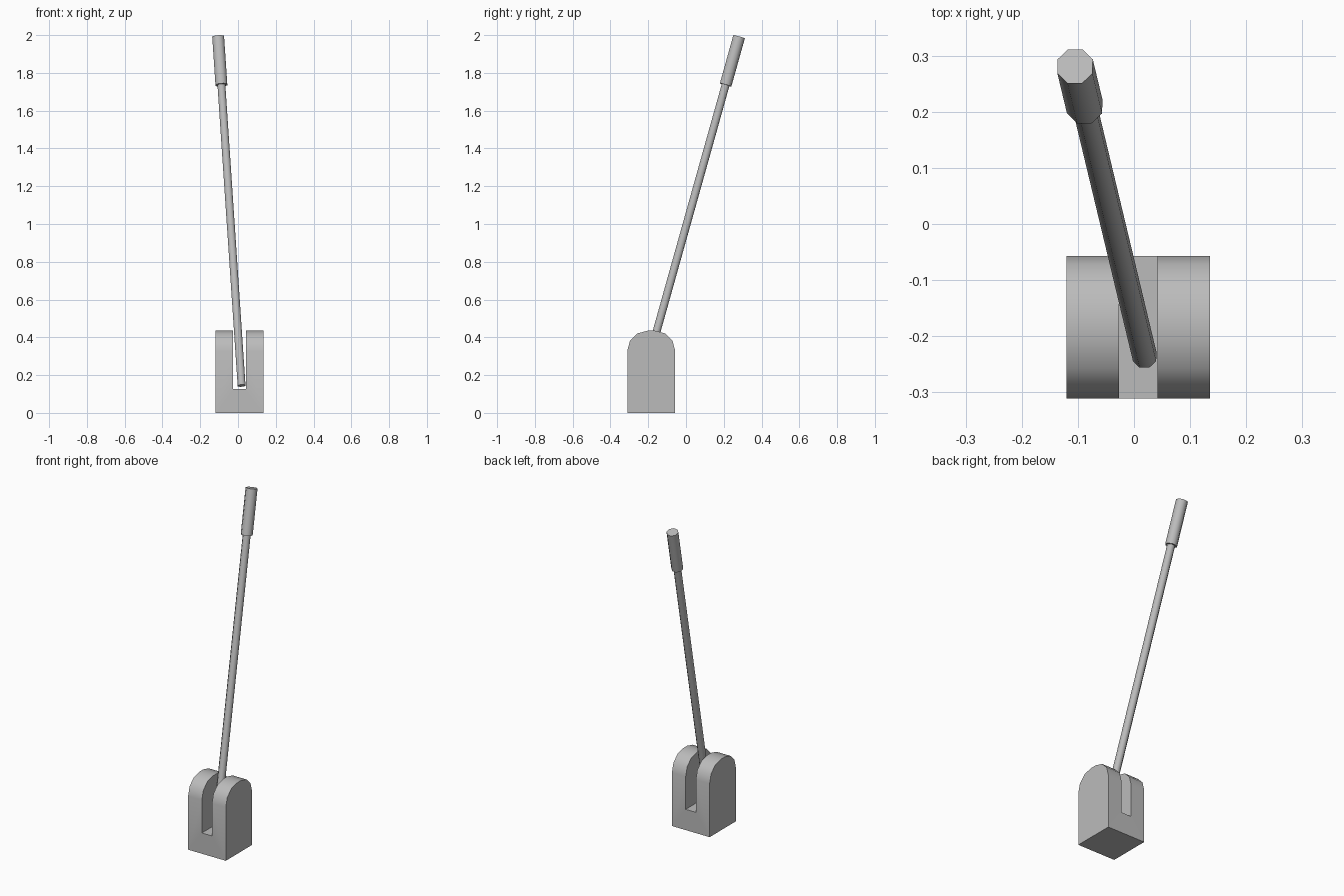
import bpy, bmesh, math
from mathutils import Vector, Matrix

cube = bpy.data.objects.get("Cube")
if cube:
    bpy.data.objects.remove(cube, do_unlink=True)

metal = bpy.data.materials.new("light grey")
metal.use_nodes = True
grey = (0.5, 0.5, 0.5, 1)
metal.diffuse_color = grey
metal.node_tree.nodes["Principled BSDF"].inputs["Base Color"].default_value = grey


def finish(name, bm, angle):
    bmesh.ops.recalc_face_normals(bm, faces=bm.faces)
    mesh = bpy.data.meshes.new(name)
    bm.to_mesh(mesh)
    bm.free()
    mesh.materials.append(metal)
    obj = bpy.data.objects.new(name, mesh)
    bpy.context.collection.objects.link(obj)
    bpy.ops.object.select_all(action='DESELECT')
    obj.select_set(True)
    bpy.context.view_layer.objects.active = obj
    bpy.ops.object.shade_smooth_by_angle(angle=math.radians(angle))
    return obj


# Slotted base: U-shaped outline pulled back, with rounded upper edges
X0, X1, S0, S1 = -0.12, 0.135, -0.027, 0.042
Y0, Y1, TOP, FLOOR = -0.311, -0.057, 0.435, 0.127
outline = [(X0, 0), (X1, 0), (X1, TOP), (S1, TOP),
           (S1, FLOOR), (S0, FLOOR), (S0, TOP), (X0, TOP)]
bm = bmesh.new()
face = bm.faces.new([bm.verts.new((x, Y0, z)) for x, z in outline])
pulled = bmesh.ops.extrude_face_region(bm, geom=[face], use_keep_orig=True)
bmesh.ops.translate(bm, vec=(0, Y1 - Y0, 0),
                    verts=[v for v in pulled["geom"] if isinstance(v, bmesh.types.BMVert)])
bmesh.ops.recalc_face_normals(bm, faces=bm.faces)
rim = [e for e in bm.edges
       if all(v.co.z > TOP - 0.001 for v in e.verts)
       and abs(e.verts[0].co.y - e.verts[1].co.y) < 0.001]
bmesh.ops.bevel(bm, geom=rim, offset=0.107, segments=3, profile=0.5, affect='EDGES')
finish("slotted_base", bm, 35)

# Lever axis, leaning back and to the right
foot = Vector((0.019, -0.236, 0.144))
tip = Vector((-0.105, 0.281, 1.991))
axis = (tip - foot).normalized()
side = Vector((axis.z, 0, -axis.x)).normalized()
turn = Matrix((side, axis.cross(side), axis)).transposed().to_4x4()


def bar(name, start, end, radius):
    bm = bmesh.new()
    bmesh.ops.create_cone(bm, cap_ends=True, segments=8, radius1=radius, radius2=radius,
                          depth=(end - start).length,
                          matrix=Matrix.Translation((start + end) / 2) @ turn
                          @ Matrix.Rotation(math.pi / 8, 4, 'Z'))
    return finish(name, bm, 50)


collar = foot.lerp(tip, 0.862)
bar("lever_rod", foot, collar, 0.0225)
bar("lever_grip", collar, tip, 0.034)
